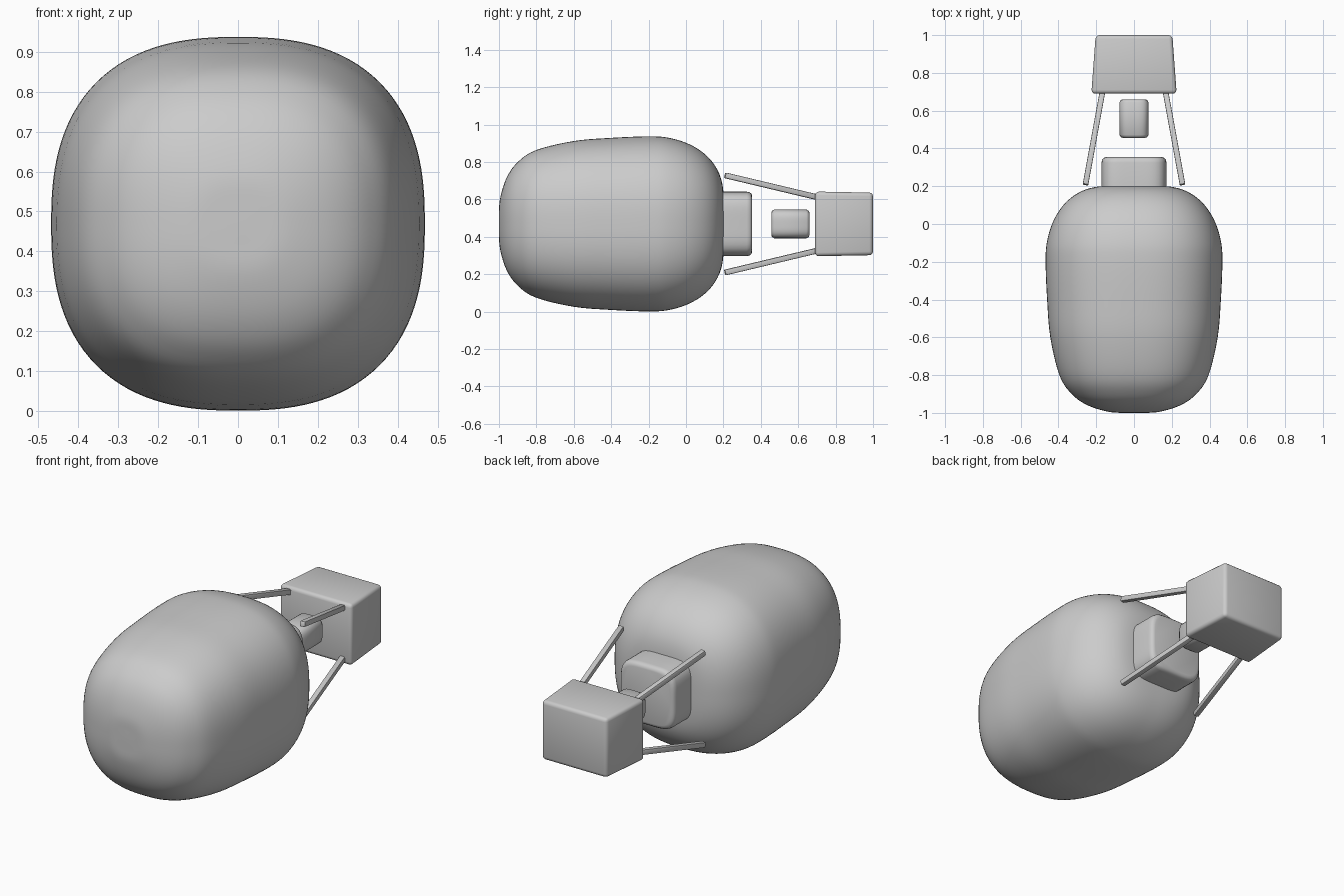
import bpy, bmesh
from math import sin, cos, pi
from mathutils import Vector

if "Cube" in bpy.data.objects:
    bpy.data.objects.remove(bpy.data.objects["Cube"])

CZ = 0.469  # height of the long axis


def finish(bm, name):
    bmesh.ops.recalc_face_normals(bm, faces=bm.faces)
    me = bpy.data.meshes.new(name)
    bm.to_mesh(me)
    bm.free()
    ob = bpy.data.objects.new(name, me)
    bpy.context.collection.objects.link(ob)
    bpy.ops.object.select_all(action='DESELECT')
    ob.select_set(True)
    bpy.context.view_layer.objects.active = ob
    bpy.ops.object.shade_smooth_by_angle(angle=0.7)
    return ob


def smooth_path(pts, steps):
    """Catmull-Rom curve through the given profile points."""
    p = [Vector(q) for q in pts]
    p = [2 * p[0] - p[1]] + p + [2 * p[-1] - p[-2]]
    out = []
    for a, b, c, d in zip(p, p[1:], p[2:], p[3:]):
        for i in range(steps):
            t = i / steps
            out.append(0.5 * (2 * b + (c - a) * t + (2 * a - 5 * b + 4 * c - d) * t * t
                              + (3 * b - a - 3 * c + d) * t ** 3))
    return out + [p[-2]]


def squircle_loft(name, profile, power, sides):
    """Rounded-square rings lofted along y; profile holds (y, radius)."""
    bm = bmesh.new()
    rings = []
    for y, r in profile:
        ring = []
        for i in range(sides):
            c, s = cos(2 * pi * i / sides), sin(2 * pi * i / sides)
            k = r / (abs(c) ** power + abs(s) ** power) ** (1 / power)
            ring.append(bm.verts.new((k * c, y, CZ + k * s)))
        rings.append(ring)
    for a, b in zip(rings, rings[1:]):
        for i in range(sides):
            j = (i + 1) % sides
            bm.faces.new((a[i], a[j], b[j], b[i]))
    bm.faces.new(rings[0])
    bm.faces.new(rings[-1])
    return finish(bm, name)


def soft_block(name, y0, y1, h0, h1, bevel, segments=3):
    """Tapered block along y with half sizes h0, h1 (x, z) and rounded edges."""
    bm = bmesh.new()
    bmesh.ops.create_cube(bm, size=2)
    for v in bm.verts:
        y, h = (y0, h0) if v.co.y < 0 else (y1, h1)
        v.co = (v.co.x * h[0], y, CZ + v.co.z * h[1])
    bmesh.ops.bevel(bm, geom=bm.edges[:], offset=bevel, segments=segments,
                    profile=0.5, affect='EDGES')
    return finish(bm, name)


def bar(name, a, b, size):
    """Square bar between two points with slightly softened edges."""
    a, b = Vector(a), Vector(b)
    d = b - a
    bm = bmesh.new()
    bmesh.ops.create_cube(bm, size=1)
    q = d.to_track_quat('Y', 'Z')
    for v in bm.verts:
        v.co = (a + b) / 2 + q @ Vector((v.co.x * size, v.co.y * d.length, v.co.z * size))
    bmesh.ops.bevel(bm, geom=bm.edges[:], offset=0.005, segments=2,
                    profile=0.5, affect='EDGES')
    return finish(bm, name)


# balloon envelope
envelope = [(-1, 0.03), (-0.995, 0.13), (-0.96, 0.245), (-0.9, 0.33), (-0.8, 0.395),
            (-0.6, 0.443), (-0.4, 0.46), (-0.2, 0.468), (-0.09, 0.46), (0.02, 0.425),
            (0.11, 0.365), (0.17, 0.285), (0.198, 0.19), (0.203, 0.05)]
squircle_loft("envelope", smooth_path(envelope, 5), 2.5, 128)

# neck skirt and burner
squircle_loft("skirt", [(0.18, 0.172), (0.325, 0.172), (0.34, 0.169),
                        (0.35, 0.161), (0.354, 0.148)], 4.5, 64)
squircle_loft("burner", [(0.456, 0.06), (0.46, 0.07), (0.472, 0.077), (0.644, 0.077),
                         (0.656, 0.07), (0.66, 0.06)], 3.5, 48)

# basket
soft_block("basket", 0.69, 1.0, (0.226, 0.173), (0.203, 0.167), 0.02)

# four suspension bars
for sx in (-1, 1):
    for sz in (-1, 1):
        bar("suspension_bar", (sx * 0.257, 0.208, CZ + sz * 0.26),
            (sx * 0.167, 0.70, CZ + sz * 0.143), 0.03)
